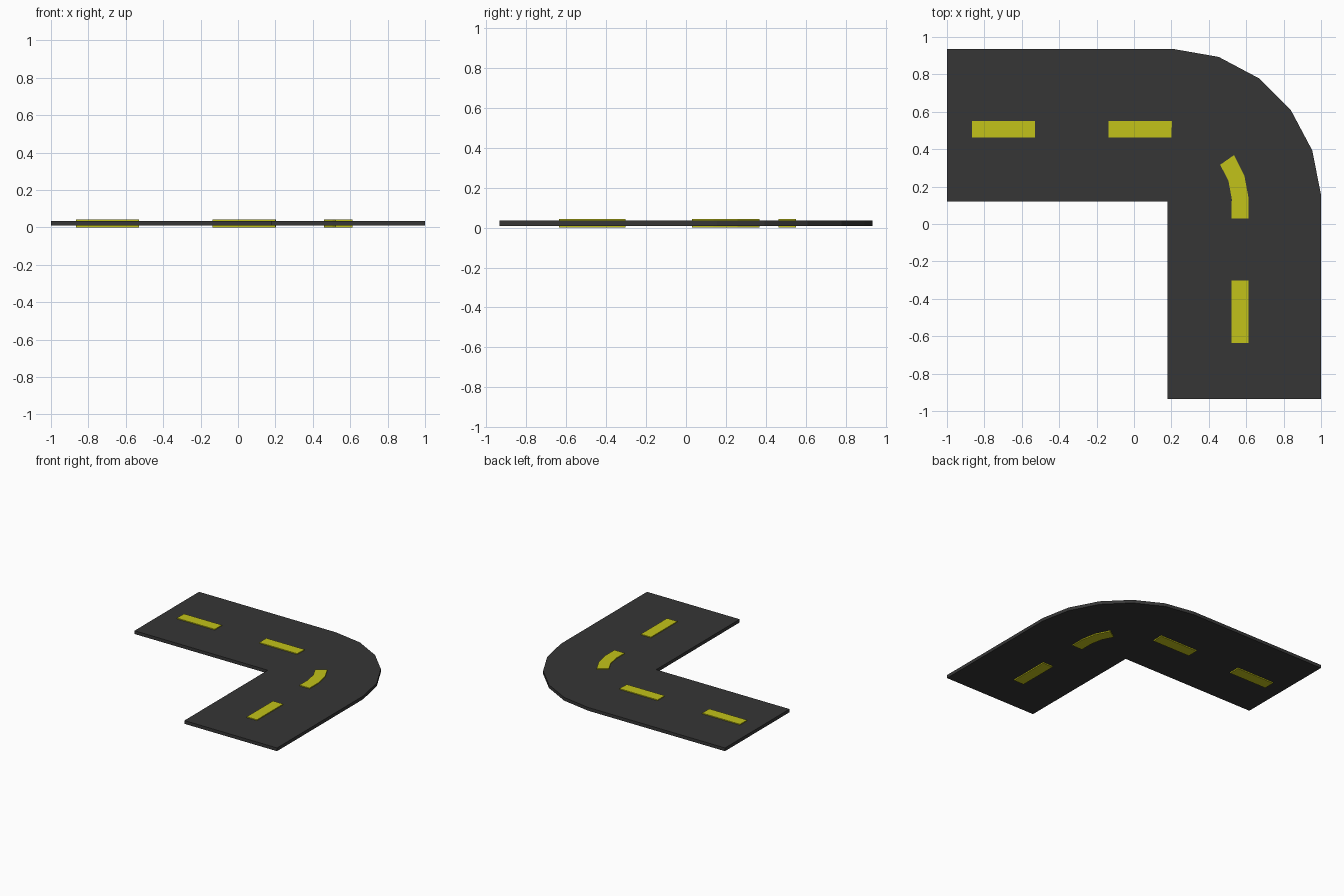
import bpy, bmesh, math

if "Cube" in bpy.data.objects:
    bpy.data.objects.remove(bpy.data.objects["Cube"])

CORNER = (0.18, 0.12)   # inner corner, centre of the bend


def material(name, rgb):
    m = bpy.data.materials.new(name)
    m.diffuse_color = (*rgb, 1)
    m.use_nodes = True
    m.node_tree.nodes["Principled BSDF"].inputs["Base Color"].default_value = m.diffuse_color
    return m


def slab(name, outline, z0, z1, mat):
    """Extrude a flat outline from z0 to z1."""
    bm = bmesh.new()
    face = bm.faces.new([bm.verts.new((x, y, z0)) for x, y in outline])
    top = bmesh.ops.extrude_face_region(bm, geom=[face])["geom"]
    bmesh.ops.translate(bm, vec=(0, 0, z1 - z0),
                        verts=[v for v in top if isinstance(v, bmesh.types.BMVert)])
    bmesh.ops.recalc_face_normals(bm, faces=bm.faces)
    me = bpy.data.meshes.new(name)
    bm.to_mesh(me)
    bm.free()
    me.materials.append(mat)
    bpy.context.collection.objects.link(bpy.data.objects.new(name, me))


def arc(r, a0, a1, n):
    """Points on a circle around the inner corner."""
    return [(CORNER[0] + r * math.cos(math.radians(a0 + (a1 - a0) * i / n)),
             CORNER[1] + r * math.sin(math.radians(a0 + (a1 - a0) * i / n)))
            for i in range(n + 1)]


asphalt = material("asphalt", (0.037, 0.037, 0.037))
yellow = material("yellow_paint", (0.54, 0.54, 0.01))

# Road surface: two straight legs joined by a five-sided bend
bend = arc(0.82, 2.4, 87.6, 5)
bend[0], bend[-1] = (1.0, bend[0][1]), (bend[-1][0], 0.935)
slab("road_surface",
     [CORNER, (0.18, -0.935), (1.0, -0.935)] + bend + [(-1.0, 0.935), (-1.0, 0.12)],
     0.009, 0.035, asphalt)

# Lane dashes run right through the slab and show on both faces
dashes = {
    "dash_left": [(-0.865, 0.462), (-0.53, 0.462), (-0.53, 0.552), (-0.865, 0.552)],
    "dash_middle": [(-0.135, 0.462), (0.2, 0.462), (0.203, 0.552), (-0.135, 0.552)],
    "dash_front": [(0.522, -0.635), (0.612, -0.635), (0.612, -0.303), (0.522, -0.303)],
    "dash_curved": [(0.522, 0.03), (0.612, 0.03)]
                   + arc(0.433, 2.4, 35, 2) + arc(0.343, 35, 2.4, 2),
}
for name, outline in dashes.items():
    slab(name, outline, 0.0, 0.042, yellow)
